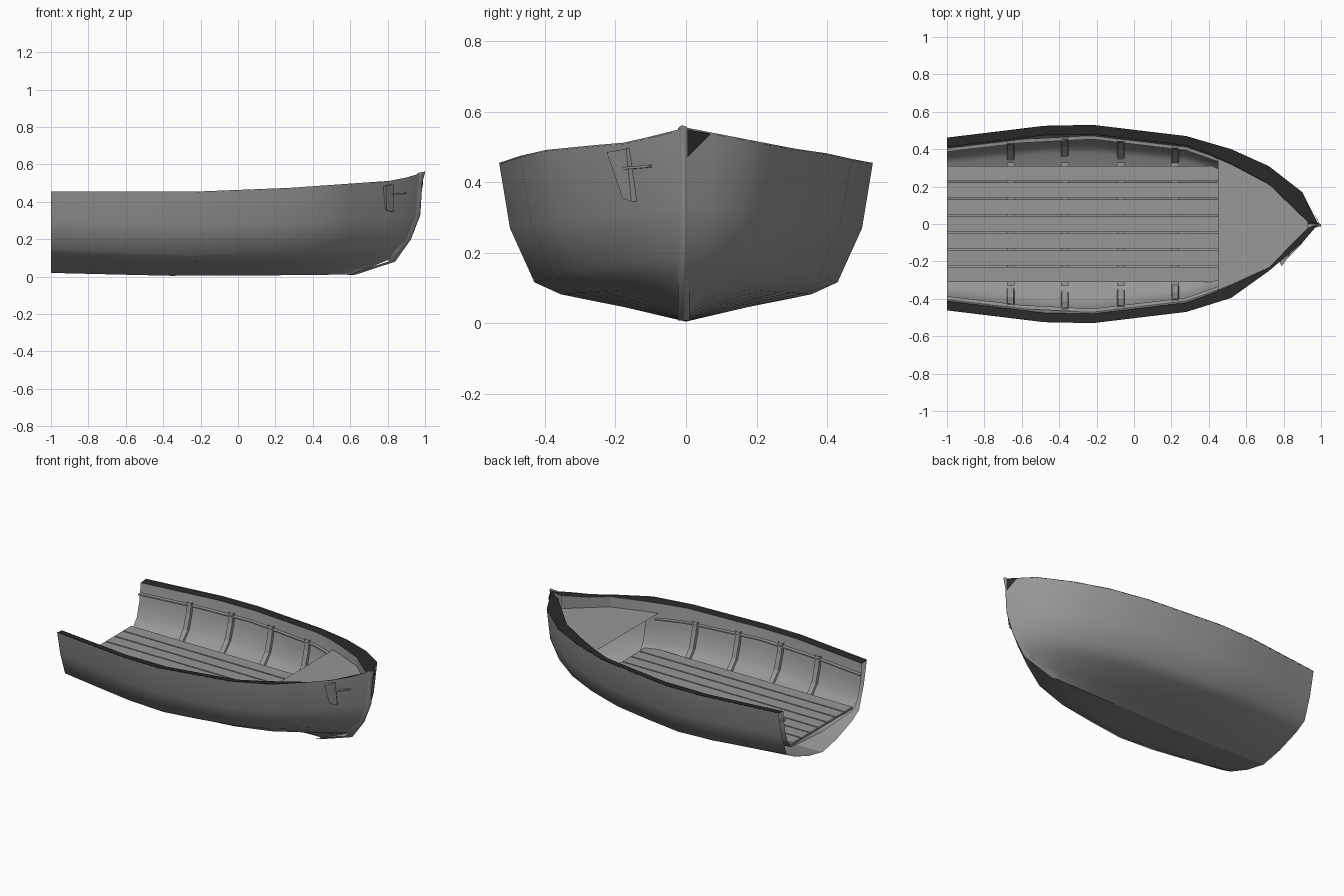
import bpy, bmesh

cube = bpy.data.objects.get("Cube")
if cube:
    bpy.data.objects.remove(cube, do_unlink=True)


def material(name, v):
    m = bpy.data.materials.new(name)
    m.use_nodes = True
    m.diffuse_color = (v, v, v, 1)
    m.node_tree.nodes["Principled BSDF"].inputs["Base Color"].default_value = (v, v, v, 1)
    return m


GREY = material("grey hull", 0.31)
DARK = material("dark rim", 0.022)


def make(name, verts, faces, mat=GREY, smooth=False):
    mesh = bpy.data.meshes.new(name)
    mesh.from_pydata(verts, [], faces)
    mesh.materials.append(mat)
    obj = bpy.data.objects.new(name, mesh)
    bpy.context.collection.objects.link(obj)
    bm = bmesh.new()
    bm.from_mesh(mesh)
    bmesh.ops.remove_doubles(bm, verts=bm.verts, dist=0.0005)
    bm.to_mesh(mesh)
    bm.free()
    if smooth:
        mesh.polygons.foreach_set("use_smooth", [True] * len(mesh.polygons))
    return obj


def loft(name, rows, mat=GREY, smooth=False):
    n = len(rows[0])
    faces = [(j * n + i, j * n + i + 1, (j + 1) * n + i + 1, (j + 1) * n + i)
             for j in range(len(rows) - 1) for i in range(n - 1)]
    return make(name, [p for r in rows for p in r], faces, mat, smooth)


def box(name, lo, hi):
    v = [(x, y, z) for x in (lo[0], hi[0]) for y in (lo[1], hi[1]) for z in (lo[2], hi[2])]
    f = [(0, 1, 3, 2), (4, 6, 7, 5), (0, 4, 5, 1), (2, 3, 7, 6), (0, 2, 6, 4), (1, 5, 7, 3)]
    return make(name, v, f)


def prism(name, front, offset):
    back = [tuple(a + b for a, b in zip(p, offset)) for p in front]
    sides = [(i, (i + 1) % 4, (i + 1) % 4 + 4, i + 4) for i in range(4)]
    return make(name, front + back, [(0, 3, 2, 1), (4, 5, 6, 7)] + sides)


def interp(table, x):
    for (a, p), (b, q) in zip(table, table[1:]):
        if x <= b:
            return p + (q - p) * max(0, x - a) / (b - a)
    return table[-1][1]


# Half beam and height of the rim; the left bow is fuller than the right
AFT = [(-1, .462), (-.48, .525), (-.22, .53), (.28, .47)]
BEAM = {1: AFT + [(.52, .40), (.72, .31), (.9, .17), (.985, 0)],
        -1: AFT + [(.52, .395), (.72, .252), (.9, .10), (.985, 0)]}
LINING = {1: [(.45, .36), (.72, .215), (.94, 0)],
          -1: [(.45, .36), (.72, .235), (.94, .01)]}
SHEER = {1: [(-1, .455), (-.22, .455), (.28, .466), (.72, .495), (.9, .522), (.985, .555)],
         -1: [(-1, .455), (-.22, .455), (.28, .475), (.85, .515), (.985, .555)]}
STATIONS = [-1, -.75, -.48, -.22, .03, .28, .4, .52, .62, .72, .81, .9, .95, .985]

# Outer rows below the rim: beam factor and height at stern, middle and bow, then bow x
ROWS = [((.93, .945, .9), (.3, .265, .33), .97),
        ((.82, .815, .75), (.15, .11, .2), .92),
        ((.65, .68, .52), (.105, .08, .105), .84),
        ((.32, .34, .18), (.05, .045, .055), .72),
        ((0, 0, 0), (.02, .004, .012), .62)]


def blend(values, u):
    stern, mid, bow = values
    return mid + (stern - mid) * max(0, 1 - u / .4) + (bow - mid) * u ** 3


def outer_row(row, side):
    factor, height, end = row
    pts = []
    for x in STATIONS:
        u = (x + 1) / 1.985
        y = side * blend(factor, u) * interp(BEAM[side], x)
        pts.append((-1 + u * (end + 1), y, blend(height, u)))
    return pts


def inner(x, k, side):
    table = [(a, b - .05) for a, b in AFT] + LINING[side]
    return max(0, interp(table, x) * k)


INX = [x for x in STATIONS if x < .9] + [.93]
RIBS = (-.66, -.37, -.07, .22)

for side, word in ((1, "left"), (-1, "right")):
    sheer = SHEER[side]

    # Outer shell
    rim_row = [(x, side * interp(BEAM[side], x), interp(sheer, x)) for x in STATIONS]
    shell = [rim_row] + [outer_row(r, side) for r in ROWS]
    loft(word + "_hull_shell", shell[::side], smooth=True)

    # Inner lining down to the bilge
    aft = [x for x in INX if x < .6]
    lining = [[(x, side * inner(x, 1, side), interp(sheer, x) - .008) for x in aft]]
    lining += [[(x, side * inner(x, k, side), z) for x in aft]
               for k, z in ((.965, .33), (.9, .235), (.79, .175), (0, .155))]
    loft(word + "_inner_lining", lining[::-side], smooth=True)

    # Bulwark above the foredeck
    fore = [x for x in INX if x >= .4]
    loft(word + "_bulwark",
         [[(x, side * inner(x, 1, side), interp(sheer, x) - .008) for x in fore],
          [(x, side * inner(x, .98, side), .38) for x in fore]][::-side])

    # Dark rim between the two shells
    edge = [(x, y, z - .004) for x, y, z in rim_row]
    lip = [(x, side * inner(x, 1, side), interp(sheer, x) - .008)
           for x in (min(s, .93) for s in STATIONS)]
    loft(word + "_rim", [edge, lip][::side], DARK)

    # Thin side stringer running along the lining
    sx = [-1, -.6, -.22, .28, .46]
    ring = [(0, .385), (.02, .382), (.02, .374), (0, .372)]
    loft(word + "_stringer",
         [[(x, side * (inner(x, .985, side) - d), z) for x in sx] for d, z in ring][::-side])

    # Upright ribs
    for n, x in enumerate(RIBS):
        path = [(.985, .40), (.96, .33), (.895, .235), (.78, .175)]
        loft(f"{word}_rib_{n + 1}",
             [[(x + dx, side * (inner(x, k, side) - d), z) for k, z in path]
              for dx, d in ((-.02, 0), (-.016, .015), (.016, .015), (.02, 0))][::side])

# Cross beams under the planks
for n, x in enumerate(RIBS):
    box(f"cross_beam_{n + 1}", (x - .02, -.33, .16), (x + .02, .33, .186))

# Floor planks
for n in range(7):
    y = (n - 3) * .09
    box(f"floor_plank_{n + 1}", (-1, y - .041, .186), (.5, y + .041, .2))

# Foredeck
deck_x = [.45, .52, .62, .72, .81, .93]
loft("foredeck", [[(x, s * inner(x, .99, s), .415 + .06 * (x - .45)) for x in deck_x]
                  for s in (-1, 1)])

# Stem post along the bow, with a pointed head
stem = [(.62, .008), (.84, .08), (.925, .2), (.975, .33), (.985, .5), (1, .562)]
loft("stem_post", [[(x - dx, y, z - drop * (z > .55)) for x, z in stem]
                   for dx, y, drop in ((.04, -.022, .008), (0, -.012, 0), (0, 0, .004),
                                       (.04, .01, .012))], smooth=True)

# Dark gap beside the stem on the left bow
make("stem_gap", [(.99, .004, .55), (.987, .004, .47), (.959, .07, .537)], [(0, 1, 2)], DARK)

# Bow fitting: a tapered plate with a pin, on the right side
prism("bow_plate", [(.79, -.225, .485), (.83, -.17, .495), (.835, -.155, .345),
                    (.795, -.18, .355)], (-.012, .02, 0))
prism("bow_pin", [(.825, -.18, .436), (.9, -.105, .442), (.9, -.105, .449),
                  (.825, -.18, .443)], (-.012, .012, 0))
